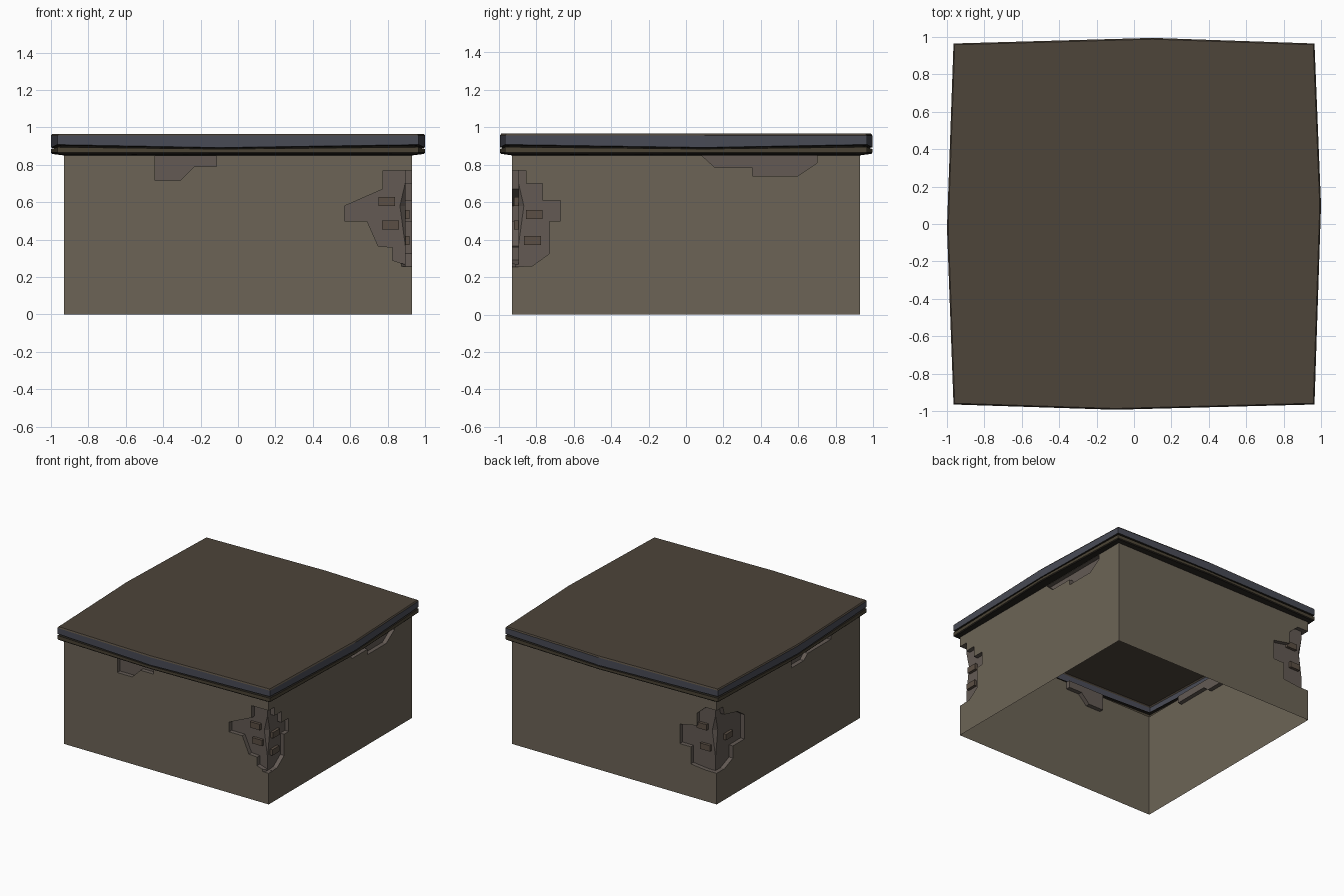
import bpy, bmesh
from mathutils import Vector

if "Cube" in bpy.data.objects:
    bpy.data.objects.remove(bpy.data.objects["Cube"])

W = 0.93        # wall half width
TOP = 0.85      # wall height
DEPTH = 0.035   # depth of the broken plaster


def material(name, rgb):
    m = bpy.data.materials.new(name)
    m.diffuse_color = (*rgb, 1)
    m.use_nodes = True
    m.node_tree.nodes["Principled BSDF"].inputs["Base Color"].default_value = m.diffuse_color
    return m


PLASTER = material("plaster", (0.150, 0.127, 0.093))
BROKEN = material("broken_plaster", (0.125, 0.102, 0.088))
BRICK = material("brick", (0.105, 0.078, 0.058))
ROOF = material("roof_brown", (0.074, 0.058, 0.042))
TRIM = material("trim_brown", (0.069, 0.056, 0.035))
BLUE = material("slate_blue", (0.066, 0.070, 0.092))
DARK = material("dark_groove", (0.020, 0.017, 0.013))


def new_object(name, bm, *mats):
    bmesh.ops.recalc_face_normals(bm, faces=bm.faces)
    me = bpy.data.meshes.new(name)
    bm.to_mesh(me)
    bm.free()
    for m in mats:
        me.materials.append(m)
    ob = bpy.data.objects.new(name, me)
    bpy.context.collection.objects.link(ob)
    return ob


def prism(name, pts, u, n, near, far, *mats):
    """Extrude a (u, z) outline along direction n from near to far."""
    u, n = Vector(u).normalized(), Vector(n).normalized()
    bm = bmesh.new()
    vs = [bm.verts.new(u * a + n * near + Vector((0, 0, z))) for a, z in pts]
    f = bm.faces.new(vs)
    ext = bmesh.ops.extrude_face_region(bm, geom=[f])
    moved = [v for v in ext["geom"] if isinstance(v, bmesh.types.BMVert)]
    bmesh.ops.translate(bm, verts=moved, vec=n * (far - near))
    return new_object(name, bm, *mats)


# wall name -> (direction along the wall, outward direction)
WALLS = {"front": ((1, 0, 0), (0, -1, 0)), "back": ((1, 0, 0), (0, 1, 0)),
         "right": ((0, 1, 0), (1, 0, 0)), "left": ((0, 1, 0), (-1, 0, 0))}

# Broken patches below the eave and around two corners
T = TOP - 0.002
E = W + 0.05
back = [(-.05, .77), (.10, .77), (.18, .70), (.18, .60), (.335, .57), (.335, .41),
        (.235, .41), (.235, .27), (.1, .255), (-.05, .255)]
left = [(-.05, .77), (.08, .77), (.1, .70), (.27, .66), (.36, .60), (.36, .40),
        (.21, .40), (.21, .30), (.1, .255), (-.05, .255)]
PATCHES = [
    ("front", [(-.445, T), (-.445, .715), (-.31, .715), (-.235, .79), (-.115, .79), (-.115, T)]),
    ("right", [(.085, T), (.155, .785), (.355, .785), (.355, .74), (.595, .74), (.70, .81), (.70, T)]),
    ("left", [(-.04, T), (-.04, .75), (-.2, .75), (-.25, .79), (-.55, .79), (-.55, T)]),
    ("front", [(E, .77), (.775, .77), (.775, .67), (.57, .58), (.57, .50), (.69, .50),
               (.75, .365), (.825, .36), (.825, .29), (.93, .255), (E, .255)]),
    ("right", [(-E, .77), (-.855, .77), (-.855, .70), (-.765, .70), (-.765, .61), (-.67, .61),
               (-.67, .50), (-.73, .50), (-.73, .325), (-.82, .26), (-.93, .255), (-E, .255)]),
    ("back", [(d - W, z) for d, z in back]),
    ("left", [(W - d, z) for d, z in left]),
]
cutters = [prism("cutter", pts, *WALLS[w], W - DEPTH, W + 0.1) for w, pts in PATCHES]

# Notches that bite deeper into the two broken corners
for s in (1, -1):
    notch = [(1.45, .256), (1.276, .256), (1.245, .58), (1.276, .769), (1.45, .769)]
    cutters.append(prism("cutter", notch, (s, -s, 0), (1, 1, 0), -.2, .2))

# Walls: cut as a solid, then left open above and below
square = [(-W, 0), (W, 0), (W, TOP), (-W, TOP)]
walls = prism("walls", square, (1, 0, 0), (0, 1, 0), -W, W, PLASTER, BROKEN)
for c in cutters:
    c.hide_render = True
    mod = walls.modifiers.new("cut", "BOOLEAN")
    mod.operation, mod.solver, mod.object = "DIFFERENCE", "EXACT", c
dg = bpy.context.evaluated_depsgraph_get()
cut_mesh = bpy.data.meshes.new_from_object(walls.evaluated_get(dg))
walls.modifiers.clear()
walls.data = cut_mesh
for c in cutters:
    bpy.data.objects.remove(c)

bm = bmesh.new()
bm.from_mesh(cut_mesh)
open_faces = []
for f in bm.faces:
    p = f.calc_center_median()
    if abs(f.normal.z) > 0.9 and (p.z < 1e-4 or p.z > TOP - 1e-4):
        open_faces.append(f)
    outer = max(abs(p.x), abs(p.y)) > W - 1e-4
    f.material_index = 0 if outer else 1
bmesh.ops.delete(bm, geom=open_faces, context="FACES")
bm.to_mesh(cut_mesh)
bm.free()

# Bricks showing inside the broken corners: wall, start along wall, bottom
BRICKS = [("front", .75, .58), ("front", .77, .455), ("right", -.855, .51), ("right", -.865, .372),
          ("back", -.83, .575), ("back", -.86, .41), ("left", .70, .47)]
for w, a, z in BRICKS:
    pts = [(a, z), (a + .09, z), (a + .09, z + .048), (a, z + .048)]
    prism(w + "_brick", pts, *WALLS[w], W - DEPTH - .005, W - .012, BRICK)

# Roof outline: square corners with a kinked, bowed middle on every side
C = 0.965
OUTLINE = [(-C, -C), (-.1, -.993), (C, -C), (1, .1), (C, C), (.1, .995), (-C, C), (-1, -.02)]


def ring(bm, inset, z_corner, z_mid):
    out = []
    for i, (x, y) in enumerate(OUTLINE):
        if inset is None:                      # straight ring on the wall top
            x, y = (max(-W, min(W, v)) for v in (x, y))
        else:
            x, y = x * (1 - inset), y * (1 - inset)
        out.append(bm.verts.new((x, y, z_mid if i % 2 else z_corner)))
    return out


def band(name, mat, *rings, cap=False):
    bm = bmesh.new()
    loops = [ring(bm, *r) for r in rings]
    for a, b in zip(loops, loops[1:]):
        for i in range(8):
            j = (i + 1) % 8
            bm.faces.new((a[i], a[j], b[j], b[i]))
    if cap:
        bm.faces.new(loops[-1])
    return new_object(name, bm, mat)


# Eave and roof bands from bottom to top
band("soffit", DARK, (None, TOP, TOP), (.006, .858, .858), (0, .865, .865))
band("lower_trim", TRIM, (0, .865, .865), (0, .894, .884))
band("trim_groove", DARK, (0, .894, .884), (.02, .897, .886), (.02, .902, .889), (0, .908, .892))
band("upper_rim", BLUE, (0, .908, .892), (0, .956, .956))
band("roof_top", ROOF, (0, .956, .956), (.007, .966, .966), cap=True)
